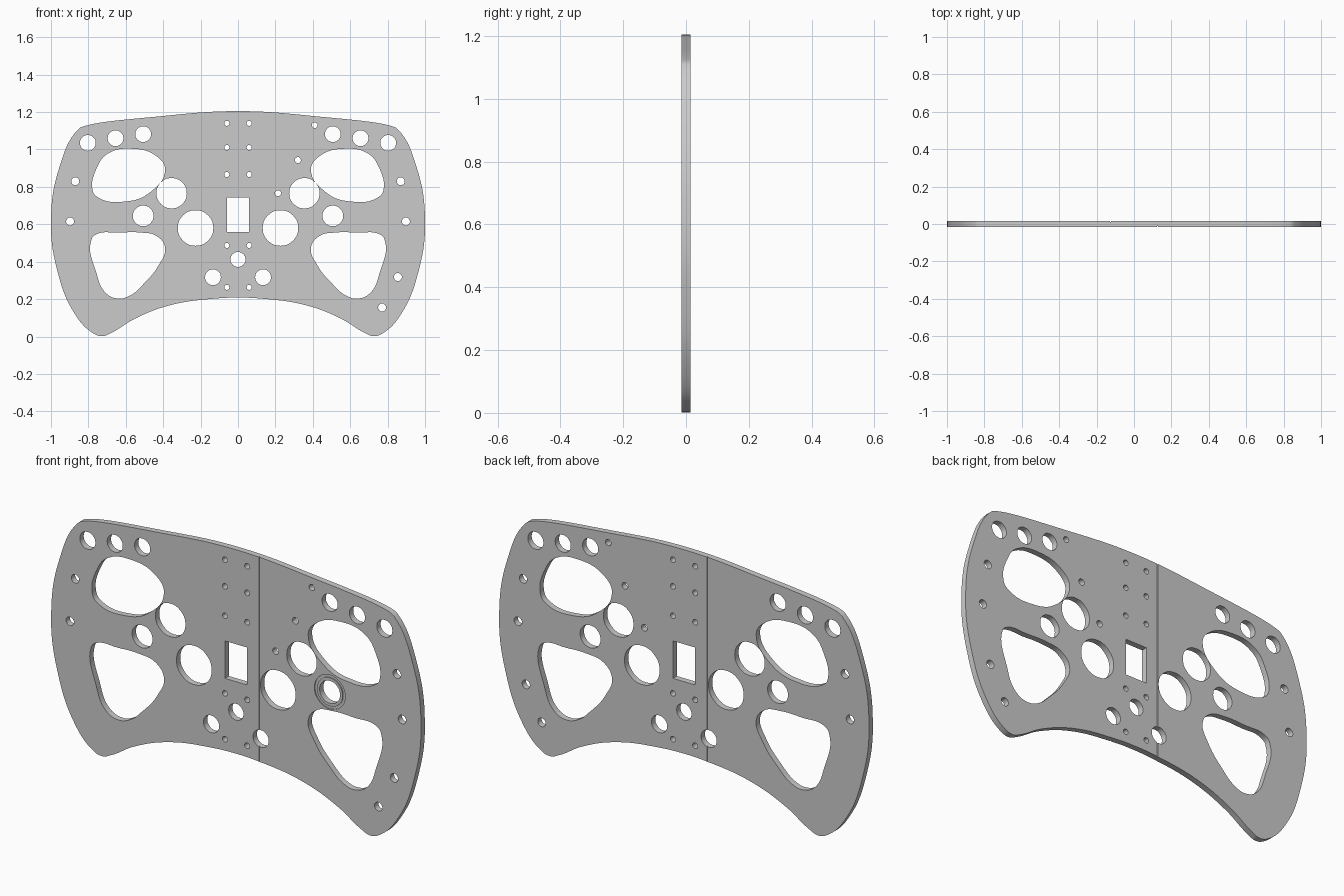
import bpy, bmesh, math

if "Cube" in bpy.data.objects:
    bpy.data.objects.remove(bpy.data.objects["Cube"])

T = 0.015  # half thickness


def spline(cu, pts, sharp=(), res=8):
    """Closed smooth loop; indices in sharp get straight handles."""
    s = cu.splines.new('BEZIER')
    s.bezier_points.add(len(pts) - 1)
    s.use_cyclic_u = True
    s.resolution_u = res
    for i, (b, (x, z)) in enumerate(zip(s.bezier_points, pts)):
        b.co = (x, z, 0)
        kind = 'VECTOR' if i in sharp else 'AUTO'
        b.handle_left_type = b.handle_right_type = kind


def circle(cu, x, z, r):
    n = 8
    spline(cu, [(x + r * math.cos(2 * math.pi * i / n), z + r * math.sin(2 * math.pi * i / n))
                for i in range(n)], res=5)


def rect(cu, x0, x1, z0, z1):
    spline(cu, [(x0, z0), (x1, z0), (x1, z1), (x0, z1)], sharp=range(4), res=1)


def new_curve(name, half):
    cu = bpy.data.curves.new(name, 'CURVE')
    cu.dimensions = '2D'
    cu.fill_mode = 'BOTH'
    cu.extrude = half
    return cu


def to_mesh(cu, y=0):
    """Stand the filled profile upright and turn it into a clean mesh."""
    ob = bpy.data.objects.new(cu.name, cu)
    bpy.context.collection.objects.link(ob)
    ob.rotation_euler = (math.pi / 2, 0, 0)
    ob.location.y = y
    bpy.ops.object.select_all(action='DESELECT')
    ob.select_set(True)
    bpy.context.view_layer.objects.active = ob
    bpy.ops.object.convert(target='MESH')
    ob = bpy.context.object
    bpy.ops.object.transform_apply(location=True, rotation=True, scale=True)
    bm = bmesh.new()
    bm.from_mesh(ob.data)
    bmesh.ops.remove_doubles(bm, verts=bm.verts, dist=1e-5)
    bmesh.ops.recalc_face_normals(bm, faces=bm.faces)
    bm.to_mesh(ob.data)
    bm.free()
    return ob


def mirror(pts):
    return [(-x, z) for x, z in pts]


plate = new_curve('wheel_plate', T)

# Outer outline: left half from top centre to bottom centre, mirrored
half = [(0, 1.205), (-0.42, 1.177), (-0.818, 1.126), (-0.855, 1.107), (-0.955, 0.905),
        (-1.0, 0.625), (-0.968, 0.36), (-0.872, 0.12), (-0.775, 0.018), (-0.725, 0.002),
        (-0.68, 0.018), (-0.55, 0.096), (-0.36, 0.168), (-0.12, 0.203), (0, 0.208)]
spline(plate, half + mirror(half[1:-1])[::-1])

# Grip and thumb windows
upper = [(-0.778, 0.785), (-0.755, 0.748), (-0.60, 0.722), (-0.47, 0.771), (-0.39, 0.892),
         (-0.433, 0.962), (-0.572, 1.004), (-0.70, 0.975), (-0.754, 0.903)]
lower = [(-0.783, 0.52), (-0.754, 0.548), (-0.64, 0.555), (-0.524, 0.556), (-0.435, 0.537),
         (-0.39, 0.475), (-0.425, 0.38), (-0.508, 0.278), (-0.577, 0.219), (-0.64, 0.203),
         (-0.706, 0.232), (-0.757, 0.340)]
for w in (upper, lower):
    spline(plate, w)
    spline(plate, mirror(w))

# Mirrored button, dial and screw holes
pairs = [(0.803, 1.035, 0.042), (0.655, 1.06, 0.042), (0.507, 1.082, 0.042),
         (0.355, 0.766, 0.081), (0.227, 0.580, 0.095), (0.507, 0.645, 0.055),
         (0.134, 0.317, 0.042), (0.870, 0.83, 0.021), (0.898, 0.615, 0.021)]
pairs += [(0.06, z, 0.0135) for z in (1.14, 1.01, 0.866, 0.487, 0.263)]
for x, z, r in pairs:
    circle(plate, x, z, r)
    circle(plate, -x, z, r)

# Holes on one side or the centre only
for x, z, r in [(0, 0.412, 0.04), (0.855, 0.318, 0.021), (0.77, 0.155, 0.021),
                (0.41, 1.13, 0.015), (0.32, 0.943, 0.016), (0.214, 0.766, 0.016)]:
    circle(plate, x, z, r)
rect(plate, -0.06, 0.06, 0.56, 0.743)
body = to_mesh(plate)

# Shallow cuts: front seam, back seam, ring groove round one front hole
D = 0.005
front_seam = new_curve('front_seam_cutter', D)
rect(front_seam, 0.1235, 0.1275, 0.1, 1.3)
back_seam = new_curve('back_seam_cutter', D)
rect(back_seam, -0.1275, -0.1235, 0.1, 1.3)
ring = new_curve('ring_groove_cutter', D)
circle(ring, 0.507, 0.645, 0.083)
circle(ring, 0.507, 0.645, 0.069)
for cu, y in ((front_seam, -T), (back_seam, T), (ring, -T)):
    cutter = to_mesh(cu, y)
    m = body.modifiers.new(cu.name, 'BOOLEAN')
    m.operation = 'DIFFERENCE'
    m.solver = 'EXACT'
    m.object = cutter
    bpy.context.view_layer.objects.active = body
    bpy.ops.object.modifier_apply(modifier=m.name)
    bpy.data.objects.remove(cutter)

# Smooth walls, crisp edges
bpy.ops.object.select_all(action='DESELECT')
body.select_set(True)
bpy.context.view_layer.objects.active = body
bpy.ops.object.shade_smooth_by_angle(angle=math.radians(30))
